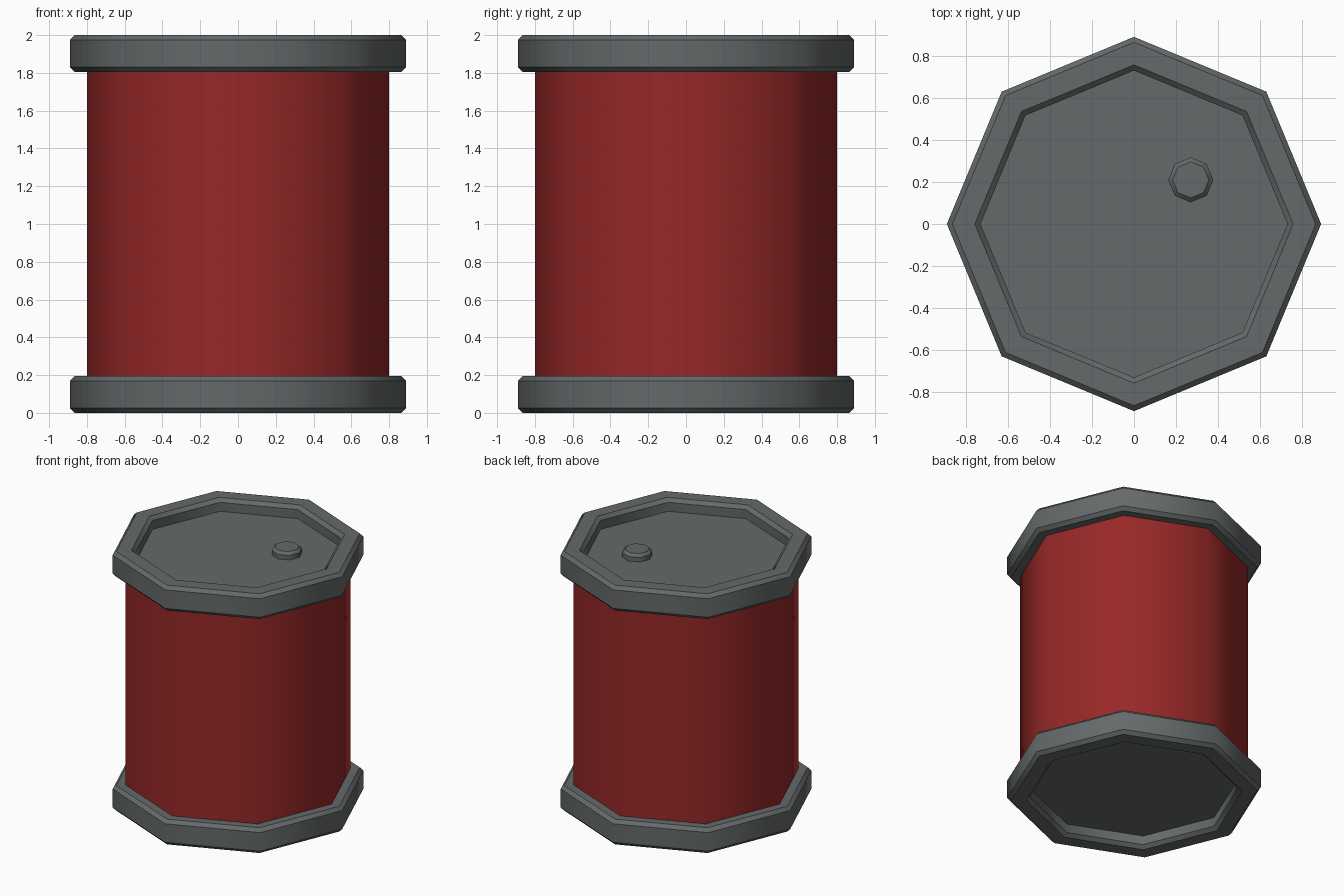
import bpy, bmesh, math

if "Cube" in bpy.data.objects:
    bpy.data.objects.remove(bpy.data.objects["Cube"])

SIDES = 8


def material(name, rgb):
    m = bpy.data.materials.new(name)
    m.diffuse_color = (*rgb, 1.0)
    m.use_nodes = True
    m.node_tree.nodes["Principled BSDF"].inputs["Base Color"].default_value = m.diffuse_color
    return m


steel = material("dark grey steel", (0.13, 0.142, 0.142))
red = material("red paint", (0.31, 0.021, 0.021))


def lathe(name, profile, mat, centre=(0, 0), cap_start=False, cap_end=False):
    """Turn a (radius, z) profile into an eight-sided shell."""
    bm = bmesh.new()
    rings = []
    for r, z in profile:
        rings.append([bm.verts.new((centre[0] + r * math.cos(math.tau * i / SIDES),
                                    centre[1] + r * math.sin(math.tau * i / SIDES), z))
                      for i in range(SIDES)])
    for a, b in zip(rings, rings[1:]):
        for i in range(SIDES):
            j = (i + 1) % SIDES
            bm.faces.new((a[i], a[j], b[j], b[i])).smooth = True
    if cap_start:
        bm.faces.new(rings[0][::-1])
    if cap_end:
        bm.faces.new(rings[-1])
    # sharp around each ring, smooth around the circumference
    for ring in rings:
        for i in range(SIDES):
            e = bm.edges.get((ring[i], ring[(i + 1) % SIDES]))
            if e:
                e.smooth = False
    me = bpy.data.meshes.new(name)
    bm.to_mesh(me)
    bm.free()
    me.materials.append(mat)
    ob = bpy.data.objects.new(name, me)
    bpy.context.collection.objects.link(ob)
    return ob


# painted drum wall
lathe("drum_wall", [(0.80, 0.18), (0.80, 1.82)], red)

# chamfered end rim with a recessed lid, from the wall outwards and over the lip
H, C, DEPTH = 0.195, 0.026, 0.095
top = [(0.795, 2 - H), (0.89 - C, 2 - H), (0.89, 2 - H + C), (0.89, 2 - C), (0.89 - C, 2),
       (0.757, 2), (0.73, 2 - C), (0.73, 2 - DEPTH)]
lathe("top_rim", top, steel, cap_end=True)
lathe("bottom_rim", [(r, 2 - z) for r, z in reversed(top)], steel, cap_start=True)

# filler plug on the lid
f = 2 - DEPTH
lathe("filler_plug", [(0.107, f - 0.005), (0.107, f + 0.035), (0.086, f + 0.056)],
      steel, centre=(0.27, 0.21), cap_end=True)
